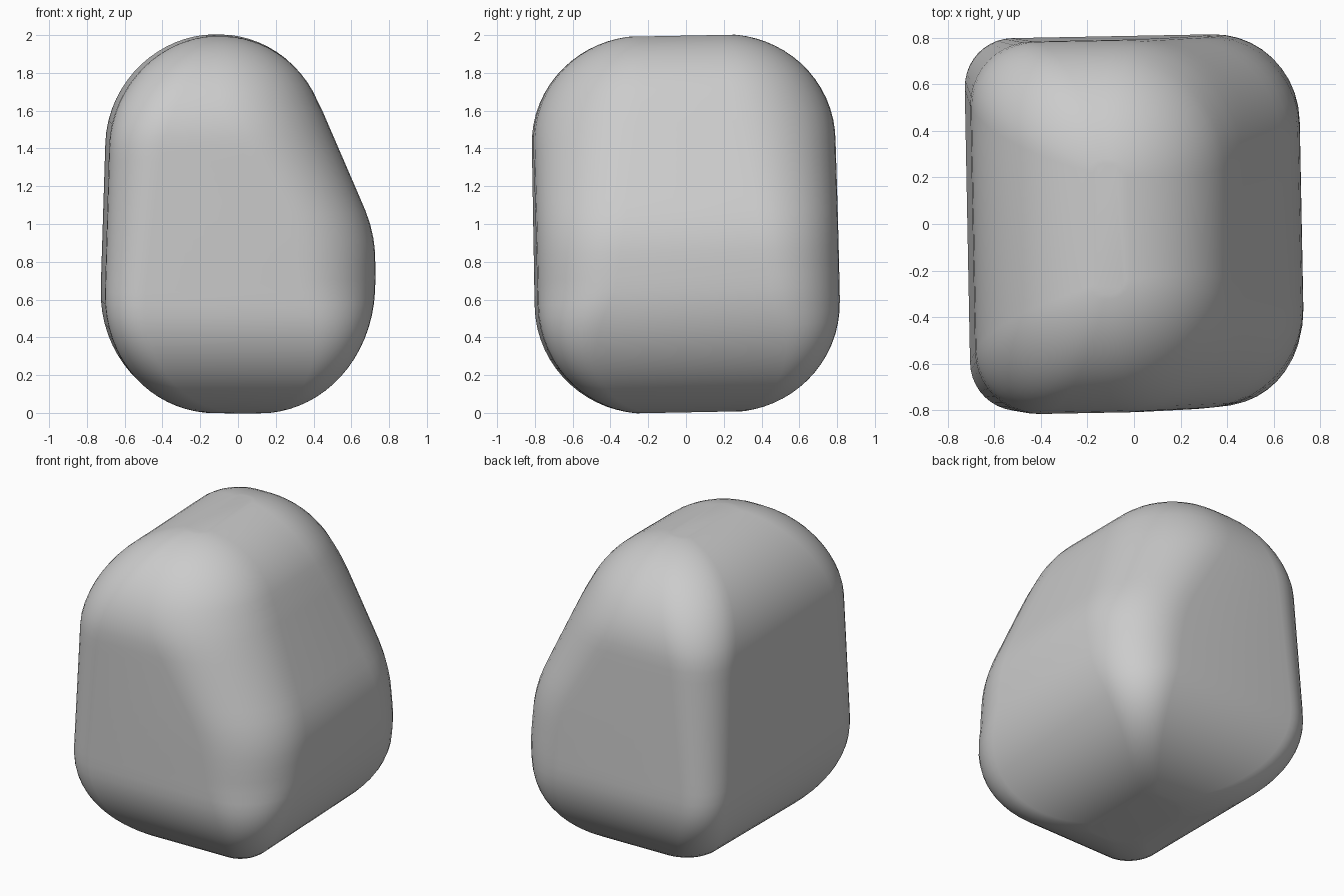
import bpy, bmesh, math
from mathutils import Vector, Matrix

cube = bpy.data.objects.get("Cube")
if cube:
    bpy.data.objects.remove(cube, do_unlink=True)

HEIGHT = 2
LEVELS = 44
CORNER_STEPS = 10


def arc(z, low, high):
    """Straight wall between low and high, rounded to the bottom and top."""
    if z < low:
        drop = (low - z) / low
    elif z > high:
        drop = (z - high) / (HEIGHT - high)
    else:
        drop = 0
    return max(math.sqrt(max(1 - drop * drop, 0)), .05)


def right_wall(z):
    """Rounded foot, sloping flank, round crown."""
    if z > 1.65:
        return -.1 + .56 * arc(z, .7, 1.44)
    foot = .1 + .62 * arc(min(z, 1), .7, 1.44)
    slope = .53 - .43 * (z - 1.4)
    blend = .06
    overlap = max(blend - abs(foot - slope), 0)
    return min(foot, slope) - overlap * overlap / (4 * blend)


def rounded_ring(bm, z):
    """One horizontal rounded rectangle with its own corner radii."""
    left = -.11 - (.625 - .03 * z) * arc(z, .65, 1.42)
    right = right_wall(z)
    depth = .22 + .58 * arc(z, .58, 1.44)
    crown = arc(z, 0, 1.44)
    r_left = (.16 + .08 * z + .15 * max(z - 1.44, 0)) * crown
    foot_radius = .08 + .5 * z
    front = min(foot_radius, .3 + .16 * z) * crown
    back = min(foot_radius, .26 + .17 * z) * crown
    corners = [(right - back, depth - back, back),
               (left + r_left, depth - r_left, r_left),
               (left + r_left, r_left - depth, r_left),
               (right - front, front - depth, front)]
    ring = []
    for index, (x, y, radius) in enumerate(corners):
        for step in range(CORNER_STEPS + 1):
            angle = (index + step / CORNER_STEPS) * math.pi / 2
            ring.append(bm.verts.new((x + radius * math.cos(angle),
                                      y + radius * math.sin(angle), z)))
    return ring


# Rounded body lofted through levels that crowd towards the ends
bm = bmesh.new()
rings = [rounded_ring(bm, 1 - .997 * math.cos(math.pi * i / LEVELS))
         for i in range(LEVELS + 1)]
for lower, upper in zip(rings, rings[1:]):
    count = len(lower)
    for i in range(count):
        j = (i + 1) % count
        bm.faces.new((lower[i], lower[j], upper[j], upper[i]))
bm.faces.new(list(reversed(rings[0])))
bm.faces.new(rings[-1])

# Slight turn about the vertical and slight lean towards the front
for axis in 'ZX':
    bmesh.ops.rotate(bm, verts=bm.verts, cent=Vector((0, 0, 1)),
                     matrix=Matrix.Rotation(math.radians(1.1), 3, axis))
bmesh.ops.recalc_face_normals(bm, faces=bm.faces)
for face in bm.faces:
    face.smooth = True

mesh = bpy.data.meshes.new("rounded_stone")
bm.to_mesh(mesh)
bm.free()
stone = bpy.data.objects.new("rounded_stone", mesh)
bpy.context.collection.objects.link(stone)

# Plain grey surface
grey = bpy.data.materials.new("mid_grey")
grey.use_nodes = True
colour = (.6, .6, .6, 1)
grey.diffuse_color = colour
for node in grey.node_tree.nodes:
    if node.type == 'BSDF_PRINCIPLED':
        node.inputs["Base Color"].default_value = colour
mesh.materials.append(grey)
